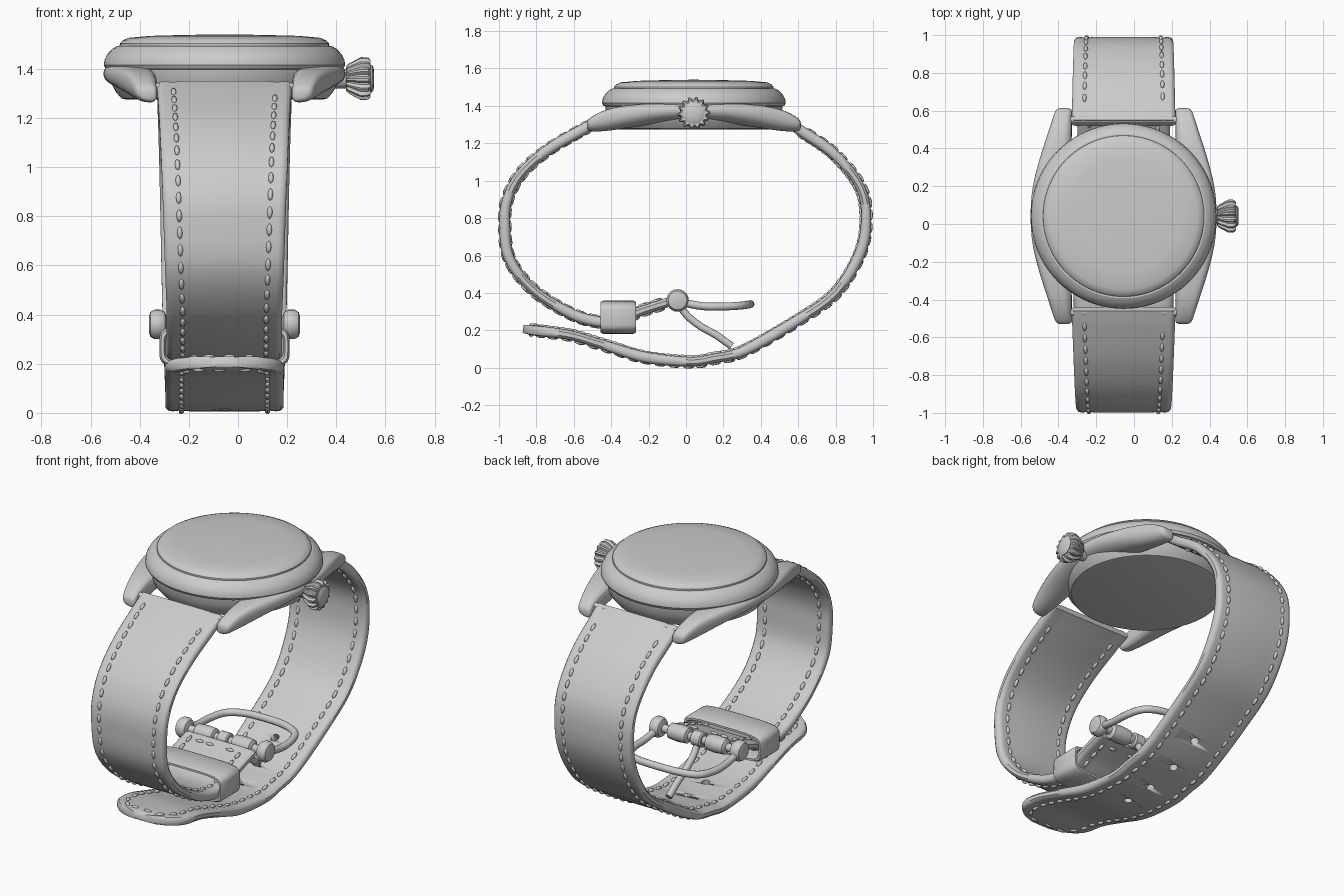
import bpy, bmesh, math
from mathutils import Vector, Matrix

if "Cube" in bpy.data.objects:
    bpy.data.objects.remove(bpy.data.objects["Cube"])

CX, CY = -0.055, 0.042          # centre of the watch case
PI2 = math.tau


def finish(name, bm, angle=35):
    bmesh.ops.recalc_face_normals(bm, faces=bm.faces)
    me = bpy.data.meshes.new(name)
    bm.to_mesh(me)
    bm.free()
    ob = bpy.data.objects.new(name, me)
    bpy.context.collection.objects.link(ob)
    smooth(ob, angle)
    return ob


def activate(ob):
    bpy.ops.object.select_all(action='DESELECT')
    ob.select_set(True)
    bpy.context.view_layer.objects.active = ob


def smooth(ob, angle=35):
    activate(ob)
    bpy.ops.object.shade_smooth_by_angle(angle=math.radians(angle))


def loft(name, rings, loop=False, angle=35):
    bm = bmesh.new()
    vs = [[bm.verts.new(p) for p in r] for r in rings]
    n = len(vs[0])
    for a in range(len(vs) if loop else len(vs) - 1):
        A, B = vs[a], vs[(a + 1) % len(vs)]
        for i in range(n):
            j = (i + 1) % n
            bm.faces.new((A[i], A[j], B[j], B[i]))
    if not loop:
        bm.faces.new(vs[0])
        bm.faces.new(vs[-1])
    return finish(name, bm, angle)


def lathe(name, prof, n=96):
    return loft(name, [[(CX + r * math.cos(PI2 * i / n), CY + r * math.sin(PI2 * i / n), z)
                        for i in range(n)] for r, z in prof], angle=28)


def x_lathe(name, prof, y, z, n=32, flute=0.0):
    return loft(name, [[(x, y + (r - flute * (i % 4 > 1) * (r > 0.06)) * math.cos(PI2 * i / n),
                         z + (r - flute * (i % 4 > 1) * (r > 0.06)) * math.sin(PI2 * i / n))
                        for i in range(n)] for x, r in prof])


def catmull(pts, k=12):
    P = [Vector(p) for p in pts]
    P = [2 * P[0] - P[1]] + P + [2 * P[-1] - P[-2]]
    out = []
    for a, b, c, d in zip(P, P[1:], P[2:], P[3:]):
        for i in range(k):
            t = i / k
            out.append(0.5 * (2 * b + (c - a) * t + (2 * a - 5 * b + 4 * c - d) * t * t
                              + (3 * b - a - 3 * c + d) * t ** 3))
    return out + [P[-2]]


def tube(name, pts, r):
    cu = bpy.data.curves.new(name, 'CURVE')
    cu.dimensions = '3D'
    cu.bevel_depth, cu.bevel_resolution, cu.use_fill_caps = r, 4, True
    path = catmull(pts, 8)
    sp = cu.splines.new('POLY')
    sp.points.add(len(path) - 1)
    for q, p in zip(sp.points, path):
        q.co = (*p, 1)
    ob = bpy.data.objects.new(name, cu)
    bpy.context.collection.objects.link(ob)
    activate(ob)
    bpy.ops.object.convert(target='MESH')
    smooth(bpy.context.object, 50)


class Path:
    """Arc-length path in the YZ plane"""
    def __init__(self, pts, sign):
        self.p, self.sign, self.s = catmull(pts), sign, [0.0]
        for a, b in zip(self.p, self.p[1:]):
            self.s.append(self.s[-1] + (b - a).length)
        self.L = self.s[-1]

    def pos(self, s):
        s = max(0, min(self.L, s))
        i = max(k for k in range(len(self.s) - 1) if self.s[k] <= s)
        return self.p[i].lerp(self.p[i + 1], (s - self.s[i]) / (self.s[i + 1] - self.s[i]))

    def point(self, s, x, h):
        t = (self.pos(s + .015) - self.pos(s - .015)).normalized()
        n = Vector((-t.y, t.x)) * self.sign
        q = self.pos(s) + n * h
        return Vector((CX + x, q.x, q.y))


def strap(name, path, w0, w1, tip, holes=()):
    L, T = path.L, 0.027

    def width(s):
        w = w0 + (w1 - w0) * min(1, s / (0.6 * L))
        u = max(0, (s - (L - tip)) / tip) if tip else 0
        return w * math.sqrt(max(0, 1 - u ** 2.4))

    # strap body: padded section with shallow stitch channels
    half = [(0, .4), (.01, .85), (.028, 1), (.062, .86), (.1, 1)]
    end = L - 0.004 if tip else L
    ss = [i * (L - tip) / 70 for i in range(71)]
    ss += [L - tip + (end - L + tip) * math.sin(i / 12 * math.pi / 2) for i in range(1, 13)] if tip else []
    rings = []
    for s in ss:
        w = width(s)
        f = min(1, w / .2)
        t = T * (1 + .08 * math.sin(s * 9)) * (.6 + .4 * f)
        up = [(-w + d * f, h * t) for d, h in half]
        up += [(-x, h) for x, h in reversed(up)]
        sec = up + [(x, -h) for x, h in reversed(up)]
        rings.append([path.point(s, x, h) for x, h in sec])
    body = loft(name, rings, angle=40)

    # punched holes
    if holes:
        bm = bmesh.new()
        for y in holes:
            s = min((k * .01 for k in range(int(L * 100))),
                    key=lambda q: abs(path.pos(q).x - y) + (9 if path.pos(q).y > .5 else 0))
            c, n = path.point(s, 0, 0), path.point(s, 0, 1) - path.point(s, 0, 0)
            m = Matrix.Translation(c) @ n.to_track_quat('Z', 'Y').to_matrix().to_4x4()
            bmesh.ops.create_cone(bm, cap_ends=True, segments=16, radius1=.024, radius2=.024,
                                  depth=.2, matrix=m)
        cut = finish(name + "_hole_cutter", bm)
        cut.hide_render = True
        mod = body.modifiers.new("holes", 'BOOLEAN')
        mod.operation, mod.object, mod.solver = 'DIFFERENCE', cut, 'EXACT'
        activate(body)
        bpy.ops.object.modifier_apply(modifier="holes")
        bpy.data.objects.remove(cut)

    # stitching on both faces, running round the end
    inset = .065
    line = [(s, width(s) - inset) for s in [.08 + i * (L - .13) / 300 for i in range(301)]
            if width(s) > inset]
    line += [(line[-1][0], line[-1][1] * (1 - k / 5)) for k in range(1, 5)]
    line += [(s, -x) for s, x in reversed(line)]
    bm = bmesh.new()
    for side in (1, -1):
        pts = [path.point(s, x, side * T * .95) for s, x in line]
        run = 0
        for (a, b) in zip(pts, pts[1:]):
            run += (b - a).length
            if run > .068:
                run = 0
                m = Matrix.Translation(b) @ (b - a).to_track_quat('X', 'Z').to_matrix().to_4x4() \
                    @ Matrix.Diagonal((.026, .011, .011, 1))
                bmesh.ops.create_uvsphere(bm, u_segments=8, v_segments=6, radius=1, matrix=m)
    finish(name + "_stitching", bm, 80)


# case drum, bezel and crystal
lathe("case_drum", [(.40, 1.275), (.42, 1.28), (.445, 1.31), (.47, 1.36), (.475, 1.41)])
lathe("bezel", [(.46, 1.395), (.483, 1.40), (.491, 1.415), (.488, 1.437), (.476, 1.46),
                (.455, 1.482), (.435, 1.493), (.425, 1.493)])
lathe("crystal", [(.427, 1.48), (.426, 1.502), (.415, 1.515), (.39, 1.526), (.30, 1.534),
                  (.15, 1.538), (.01, 1.54)])

# case sides with lugs: y, outer x, bottom z, top z
lug = [(0, .497, 1.315, 1.418), (.15, .488, 1.31, 1.417), (.30, .448, 1.29, 1.41),
       (.42, .408, 1.27, 1.395), (.50, .382, 1.262, 1.37), (.55, .366, 1.262, 1.34),
       (.574, .352, 1.27, 1.32)]
lug = [(-y, *r) for y, *r in lug[:0:-1]] + lug
for sx, side in ((-1, "left"), (1, "right")):
    rings = []
    for y, xo, zb, zt in lug:
        xi, h = .272, zt - zb
        w = xo - xi
        sec = [(xi, zt), (xi + .5 * w, zt), (xo - .1 * w, zt), (xo, zt - .2 * h), (xo, zt - .6 * h),
               (xo - .25 * w, zb + .08 * h), (xi + .4 * w, zb), (xi, zb)]
        rings.append([(CX + sx * x, CY + y, z) for x, z in sec])
    ob = loft("case_side_" + side, rings, angle=80)
    ob.modifiers.new("round", 'SUBSURF').levels = 2
    ob.modifiers["round"].render_levels = 2

# spring bars between the lugs
for sy, side in ((-1, "front"), (1, "back")):
    x_lathe("spring_bar_" + side, [(CX - .29, .018), (CX + .29, .018)], CY + sy * .51, 1.325, 16)

# fluted crown with stem and end cap
x_lathe("crown_stem", [(.38, .04), (.46, .04)], CY, 1.36)
x_lathe("crown", [(.44, .05), (.45, .061), (.50, .088), (.53, .086), (.54, .075)], CY, 1.36, 56, .013)
x_lathe("crown_cap", [(.53, .056), (.545, .056), (.552, .045), (.554, .01)], CY, 1.36)

# straps
front = Path([(-.45, 1.325), (-.53, 1.285), (-.73, 1.17), (-.88, 1.04), (-.955, .90), (-.969, .76),
              (-.943, .58), (-.815, .415), (-.61, .287), (-.46, .245), (-.35, .255), (-.25, .3),
              (-.09, .352)], -1)
strap("front_strap", front, .275, .235, 0)
back = Path([(.535, 1.325), (.61, 1.27), (.79, 1.145), (.93, .97), (.963, .80), (.93, .61),
             (.80, .40), (.60, .255), (.31, .09), (.15, .05), (.02, .032), (-.22, .056), (-.42, .115),
             (-.61, .172), (-.75, .192), (-.875, .208)], 1)
strap("back_strap", back, .275, .24, .2, (-.12, .07, .27, .45))

# keeper loop
rings = []
for i in range(48):
    c, s = math.cos(PI2 * i / 48), math.sin(PI2 * i / 48)
    cx, sz = math.copysign(abs(c) ** .4, c), math.copysign(abs(s) ** .4, s)
    rings.append([(CX + cx * (.252 + d), -.362 + y, .27 + sz * (.076 + d))
                  for d, y in ((.013, -.08), (.013, .08), (.006, .094), (-.006, .094),
                               (-.013, .08), (-.013, -.08), (-.006, -.094), (.006, -.094))])
loft("keeper_loop", rings, True, 50)

# buckle: bar, leather cuffs, ears, frame and tongue
BY, BZ = -.045, .36
x_lathe("buckle_bar", [(CX - .27, .024), (CX + .27, .024)], BY, BZ, 20)
for sx, side in ((-1, "left"), (1, "right")):
    x_lathe("strap_cuff_" + side, [(CX + sx * x, r) for x, r in
            ((.06, .03), (.068, .045), (.12, .05), (.185, .045), (.195, .03))], BY, BZ, 24)
    x_lathe("buckle_ear_" + side, [(CX + sx * x, r) for x, r in
            ((.235, .03), (.243, .05), (.26, .06), (.285, .06), (.302, .05), (.308, .03))], BY, BZ, 24)
half = [(.27, BY, .355), (.275, .08, .33), (.272, .19, .327), (.235, .29, .332), (.14, .335, .338)]
tube("buckle_frame", [(CX - x, y, z) for x, y, z in half] + [(CX, .345, .34)]
     + [(CX + x, y, z) for x, y, z in reversed(half)], .021)
x_lathe("tongue_loop", [(CX - .035, .035), (CX - .028, .044), (CX + .028, .044), (CX + .035, .035)], BY, BZ, 24)
tube("buckle_tongue", [(CX, BY + .01, .335), (CX, .01, .275), (CX, .08, .22), (CX, .16, .175),
                       (CX, .245, .115)], .02)
